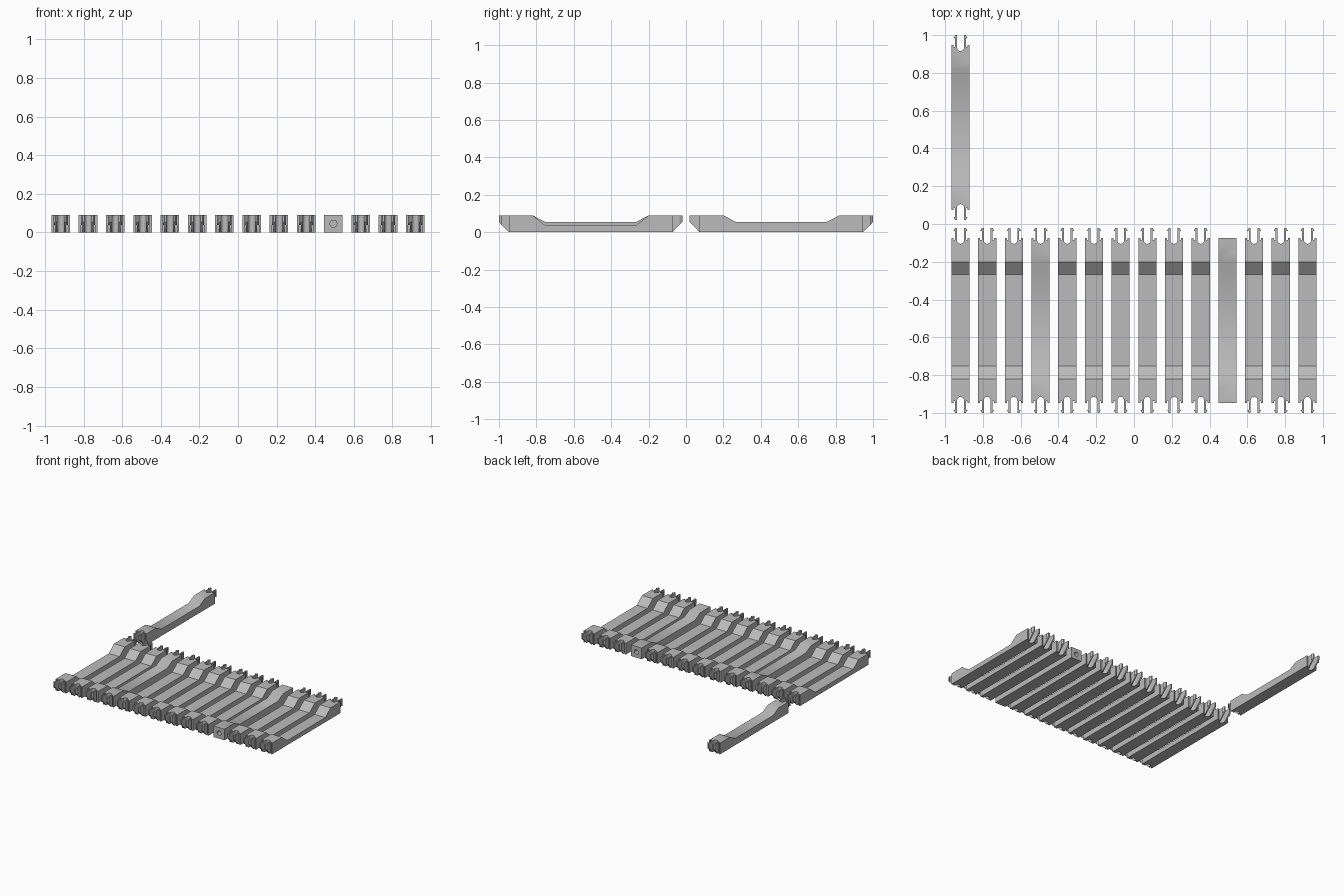
import bpy, bmesh, math
from mathutils import Vector

if "Cube" in bpy.data.objects:
    bpy.data.objects.remove(bpy.data.objects["Cube"])

HALF_W, BODY, TIP, TOP = 0.048, 0.437, 0.49, 0.09
PITCH, COUNT, ROW_Y = 0.1413, 14, -0.51

grey = bpy.data.materials.new("plain grey")
grey.use_nodes = True
grey.diffuse_color = (0.5, 0.5, 0.5, 1)
grey.node_tree.nodes["Principled BSDF"].inputs["Base Color"].default_value = (0.5, 0.5, 0.5, 1)


def prism(name, points, sweep):
    """Closed outline of 3D points, extruded along sweep."""
    bm = bmesh.new()
    face = bm.faces.new([bm.verts.new(p) for p in points])
    out = bmesh.ops.extrude_face_region(bm, geom=[face])["geom"]
    moved = [v for v in out if isinstance(v, bmesh.types.BMVert)]
    bmesh.ops.translate(bm, verts=moved, vec=Vector(sweep))
    bmesh.ops.recalc_face_normals(bm, faces=bm.faces)
    mesh = bpy.data.meshes.new(name)
    bm.to_mesh(mesh)
    bm.free()
    mesh.materials.append(grey)
    obj = bpy.data.objects.new(name, mesh)
    bpy.context.collection.objects.link(obj)
    return obj


def apply_boolean(obj, cutter, operation):
    mod = obj.modifiers.new("cut", "BOOLEAN")
    mod.operation, mod.object, mod.solver = operation, cutter, "EXACT"
    deps = bpy.context.evaluated_depsgraph_get()
    mesh = bpy.data.meshes.new_from_object(obj.evaluated_get(deps))
    obj.modifiers.clear()
    obj.data = mesh
    bpy.data.objects.remove(cutter)


def forked_plan():
    """Top outline: slotted ends with two barbed prongs each."""
    slot = 0.018
    right = [(slot * math.sin(a), 0.423 - slot * math.cos(a))
             for a in (math.radians(15 * i) for i in range(1, 7))]
    right += [(slot, TIP), (0.028, TIP), (0.037, 0.474), (0.028, 0.474),
              (0.028, 0.426), (0.037, 0.426), (0.037, BODY), (HALF_W, BODY)]
    end = [(-x, y) for x, y in reversed(right)] + [(0, 0.405)] + right
    return end + [(-x, -y) for x, y in end]


def side_profile(floor):
    """Side outline: raised ends, dipped middle, undercut tips."""
    half = [(BODY, 0), (TIP, 0.055), (TIP, TOP), (0.31, TOP), (0.243, floor)]
    return half + [(-y, z) for y, z in reversed(half)]


def make_bar(name, plan, floor):
    bar = prism(name, [(x, y, 0) for x, y in plan], (0, 0, TOP))
    cutter = prism("profile_cutter", [(-0.1, y, z) for y, z in side_profile(floor)], (0.2, 0, 0))
    apply_boolean(bar, cutter, "INTERSECT")
    return bar


def drill_ends(bar):
    for side in (-1, 1):
        ring = [(0.018 * math.cos(math.tau * i / 16), side * (BODY - 0.05),
                 0.045 + 0.018 * math.sin(math.tau * i / 16)) for i in range(16)]
        apply_boolean(bar, prism("hole_cutter", ring, (0, side * 0.1, 0)), "DIFFERENCE")


def shade(bar):
    bpy.ops.object.select_all(action="DESELECT")
    bar.select_set(True)
    bpy.context.view_layer.objects.active = bar
    bpy.ops.object.shade_smooth_by_angle(angle=math.radians(30))


# Master bars: deep dip, shallow dip, and a square-ended one with drilled holes
plan = forked_plan()
square = [(-HALF_W, -BODY), (HALF_W, -BODY), (HALF_W, BODY), (-HALF_W, BODY)]
deep = make_bar("deep_bar", plan, 0.037)
shallow = make_bar("shallow_bar", plan, 0.055)
plain = make_bar("square_ended_bar", square, 0.055)
drill_ends(plain)
for master in (deep, shallow, plain):
    shade(master)


def place(master, name, x, y):
    bar = bpy.data.objects.new(name, master.data)
    bar.location = (x, y, 0)
    bpy.context.collection.objects.link(bar)


# Row of bars
first_x = -PITCH * (COUNT - 1) / 2
for i in range(COUNT):
    master = {3: shallow, 10: plain}.get(i, deep)
    place(master, f"row_bar_{i + 1}", first_x + i * PITCH, ROW_Y)

# Single bar behind the row
place(shallow, "rear_bar", first_x, -ROW_Y)

for master in (deep, shallow, plain):
    bpy.data.objects.remove(master)
